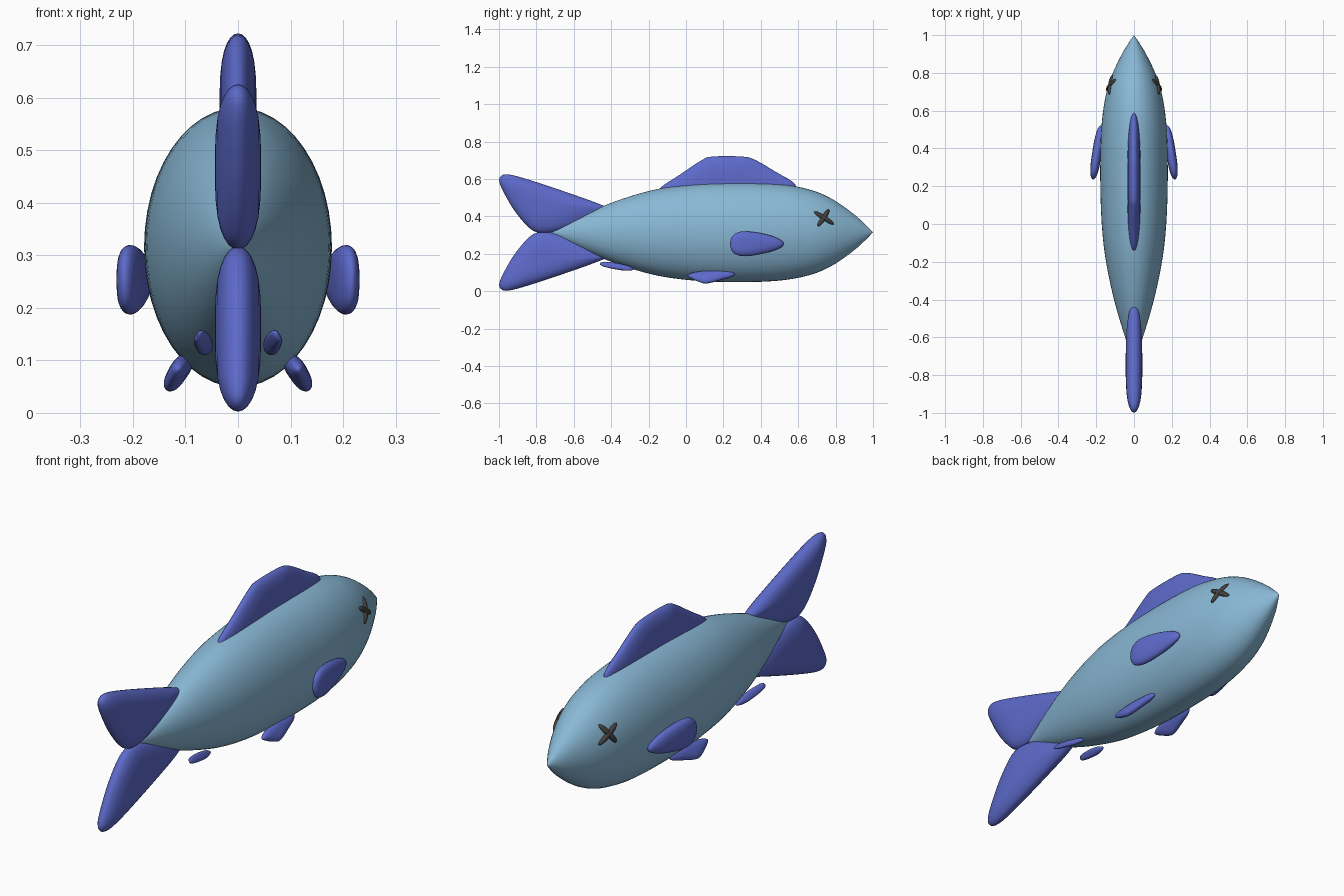
import bpy, bmesh, math
from mathutils import Vector

if "Cube" in bpy.data.objects:
    bpy.data.objects.remove(bpy.data.objects["Cube"])


def material(name, rgb):
    m = bpy.data.materials.new(name)
    m.diffuse_color = (*rgb, 1)
    m.use_nodes = True
    m.node_tree.nodes["Principled BSDF"].inputs["Base Color"].default_value = m.diffuse_color
    return m


BLUE = material("light_blue", (0.25, 0.48, 0.67))
INDIGO = material("indigo", (0.11, 0.145, 0.60))
CHARCOAL = material("charcoal", (0.055, 0.053, 0.05))
MID_Z, RATIO = 0.315, 0.672


def catmull(a, b, c, d, t):
    return 0.5 * (2 * b + (c - a) * t + (2 * a - 5 * b + 4 * c - d) * t * t
                  + (3 * b - a - 3 * c + d) * t ** 3)


def finish(name, bm, mat, angle=60):
    bmesh.ops.recalc_face_normals(bm, faces=bm.faces)
    me = bpy.data.meshes.new(name)
    bm.to_mesh(me)
    bm.free()
    me.materials.append(mat)
    ob = bpy.data.objects.new(name, me)
    bpy.context.collection.objects.link(ob)
    bpy.ops.object.select_all(action='DESELECT')
    ob.select_set(True)
    bpy.context.view_layer.objects.active = ob
    bpy.ops.object.shade_smooth_by_angle(angle=math.radians(angle))
    return ob


def loft(name, rings, start, end, mat):
    """Skin closed rings of points and close both ends with a pole."""
    bm = bmesh.new()
    rows = [[bm.verts.new(p) for p in ring] for ring in rings]
    n = len(rows[0])
    for r0, r1 in zip(rows, rows[1:]):
        for i in range(n):
            j = (i + 1) % n
            bm.faces.new((r0[i], r0[j], r1[j], r1[i]))
    for row, pole in ((rows[0], start), (rows[-1], end)):
        p = bm.verts.new(pole)
        for i in range(n):
            bm.faces.new((row[i], row[(i + 1) % n], p))
    return finish(name, bm, mat)


# Body: half height along the length, elliptical sections
PROFILE = [Vector(p) for p in (
    (-0.74, 0), (-0.6, 0.07), (-0.45, 0.138), (-0.3, 0.192), (-0.15, 0.232),
    (0, 0.254), (0.15, 0.264), (0.3, 0.266), (0.45, 0.262), (0.58, 0.247),
    (0.7, 0.216), (0.8, 0.167), (0.9, 0.095), (0.96, 0.041), (1.0, 0))]
samples = []
for k in range(len(PROFILE) - 1):
    b, c = PROFILE[k], PROFILE[k + 1]
    a = PROFILE[k - 1] if k else 2 * b - c
    d = PROFILE[k + 2] if k + 2 < len(PROFILE) else 2 * c - b
    samples += [catmull(a, b, c, d, t / 4) for t in range(4)]
samples = samples[1:]
rings = []
for y, h in samples:
    angles = [2 * math.pi * i / 48 for i in range(48)]
    rings.append([(RATIO * h * math.cos(q), y, MID_Z + h * math.sin(q)) for q in angles])
loft("body", rings, (0, -0.74, MID_Z), (0, 1, MID_Z), BLUE)


def fin(name, outline, thick, place):
    """Rounded pillow with a smooth outline; place maps (u, v, offset) to space."""
    pts = [Vector(p) for p in outline]
    n = len(pts)
    edge = [catmull(pts[k - 1], pts[k], pts[(k + 1) % n], pts[(k + 2) % n], t / 4)
            for k in range(n) for t in range(4)]
    mid = sum(edge, Vector((0, 0))) / len(edge)
    scales = (0.2, 0.4, 0.6, 0.75, 0.86, 0.94, 0.985)
    levels = [(s, 1) for s in scales] + [(1, 0)] + [(s, -1) for s in reversed(scales)]
    skin = []
    for s, side in levels:
        w = side * thick * math.sqrt(1 - s ** 3)
        skin.append([place(*(mid + (p - mid) * s), w) for p in edge])
    return loft(name, skin, place(*mid, thick), place(*mid, -thick), INDIGO)


# Dorsal fin
fin("dorsal_fin", [(-0.15, 0.54), (-0.03, 0.625), (0.08, 0.698), (0.14, 0.72), (0.3, 0.72),
                   (0.37, 0.702), (0.48, 0.638), (0.585, 0.57), (0.56, 0.5), (0.4, 0.43),
                   (0.05, 0.43), (-0.12, 0.48)], 0.035, lambda u, v, w: (w, u, v))

# Tail lobes, mirrored above and below the middle
LOBE = [(-0.80, 0.316), (-0.855, 0.355), (-0.92, 0.435), (-0.97, 0.52), (-0.998, 0.585),
        (-0.988, 0.617), (-0.945, 0.624), (-0.83, 0.593), (-0.62, 0.523), (-0.46, 0.465),
        (-0.425, 0.44), (-0.47, 0.40), (-0.6, 0.345), (-0.72, 0.314)]
fin("upper_tail_lobe", LOBE, 0.044, lambda u, v, w: (w, u, v))
fin("lower_tail_lobe", LOBE, 0.044, lambda u, v, w: (w, u, 0.628 - v))


def slanted(side, origin, along, across):
    """Placement on a tilted plane, mirrored by side."""
    o, a, c = Vector(origin), Vector(along), Vector(across)
    normal = a.cross(c).normalized()

    def place(u, v, w):
        p = o + a * u + c * v + normal * w
        return (side * p.x, p.y, p.z)
    return place


PECTORAL = [(0.52, 0.262), (0.47, 0.292), (0.38, 0.314), (0.29, 0.318), (0.245, 0.29),
            (0.237, 0.24), (0.26, 0.2), (0.32, 0.187), (0.42, 0.203), (0.505, 0.232)]
PELVIC = [(0.255, 0.0), (0.25, 0.024), (0.19, 0.045), (0.115, 0.066), (0.075, 0.058),
          (0.015, 0.025), (0.015, 0.008), (0.06, -0.005), (0.16, -0.012)]
ANAL = [(0, 0.012), (0, -0.012), (0.07, -0.018), (0.14, -0.012), (0.172, 0.002),
        (0.15, 0.014), (0.1, 0.02)]


def body_x(y, z):
    """Half width of the body at a given length and height."""
    k = next(i for i in range(1, len(samples)) if samples[i].x >= y)
    p, q = samples[k - 1], samples[k]
    h = p.y + (q.y - p.y) * (y - p.x) / (q.x - p.x)
    return RATIO * math.sqrt(max(0, h * h - (z - MID_Z) ** 2))


# Paired fins and crossed eyes
for side, label in ((1, "right"), (-1, "left")):
    fin(label + "_pectoral_fin", PECTORAL, 0.025,
        slanted(side, (0.252, 0, 0), (-0.148, 1, 0), (0, 0, 1)))
    fin(label + "_pelvic_fin", PELVIC, 0.018,
        slanted(side, (0.107, 0, 0.097), (-0.05, 1, 0.02), (0.5, 0, -0.85)))
    fin(label + "_anal_fin", ANAL, 0.011,
        slanted(side, (0.075, -0.45, 0.146), (-0.12, 1, -0.15), (0.5, 0, -0.85)))
    for part, a, b in (("long", (0.685, 0.425), (0.79, 0.358)),
                       ("short", (0.765, 0.438), (0.705, 0.347))):
        a, b = Vector(a), Vector(b)
        across = Vector((a.y - b.y, b.x - a.x)).normalized()
        rows = []
        for i in range(1, 16):
            t = i / 16
            c = a.lerp(b, t)
            r = 0.0125 * (1 - abs(2 * t - 1) ** 3) ** 0.5
            x = body_x(c.x, c.y)
            row = []
            for j in range(12):
                q = 2 * math.pi * j / 12
                p = c + across * r * math.cos(q)
                row.append((side * (x + r * math.sin(q)), p.x, p.y))
            rows.append(row)
        ends = [(side * body_x(p.x, p.y), p.x, p.y) for p in (a, b)]
        loft(f"{label}_eye_{part}_bar", rows, ends[0], ends[1], CHARCOAL)
